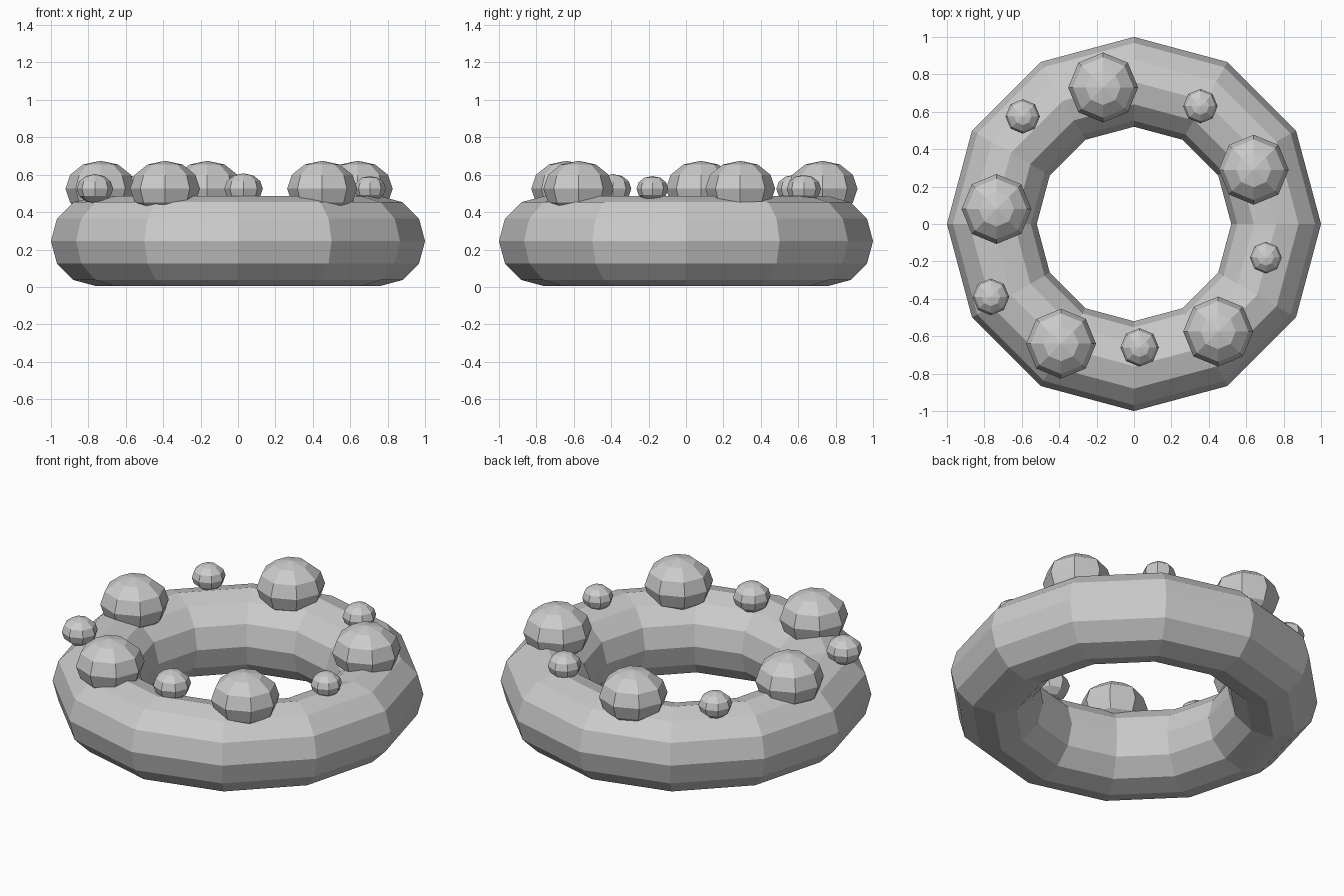
import bpy

default = bpy.data.objects.get("Cube")
if default:
    bpy.data.objects.remove(default, do_unlink=True)

grey = bpy.data.materials.new("plain_grey")
grey.use_nodes = True
colour = (0.6, 0.6, 0.6, 1.0)
grey.diffuse_color = colour
grey.node_tree.nodes["Principled BSDF"].inputs["Base Color"].default_value = colour


def finish(name):
    """Name the new part, colour it and keep its faces flat."""
    part = bpy.context.object
    part.name = name
    part.data.materials.append(grey)
    bpy.ops.object.shade_flat()
    return part


# Ring body
bpy.ops.mesh.primitive_torus_add(
    major_segments=12, minor_segments=12,
    major_radius=0.76, minor_radius=0.24, location=(0, 0, 0.245))
finish("ring")

# Slightly squashed balls set into the top of the ring: x, y, radius
large_balls = [(-0.165, 0.73, 0.187), (0.64, 0.29, 0.187), (0.45, -0.575, 0.187),
               (-0.39, -0.64, 0.187), (-0.735, 0.08, 0.187)]
small_balls = [(-0.595, 0.575, 0.092), (0.355, 0.63, 0.092), (0.705, -0.18, 0.085),
               (0.03, -0.66, 0.103), (-0.765, -0.39, 0.098)]

for label, balls in (("large_ball", large_balls), ("small_ball", small_balls)):
    for i, (x, y, radius) in enumerate(balls, 1):
        bpy.ops.mesh.primitive_uv_sphere_add(
            segments=8, ring_count=6, radius=radius, location=(x, y, 0.525))
        ball = finish(f"{label}_{i}")
        ball.scale.z = 0.8
